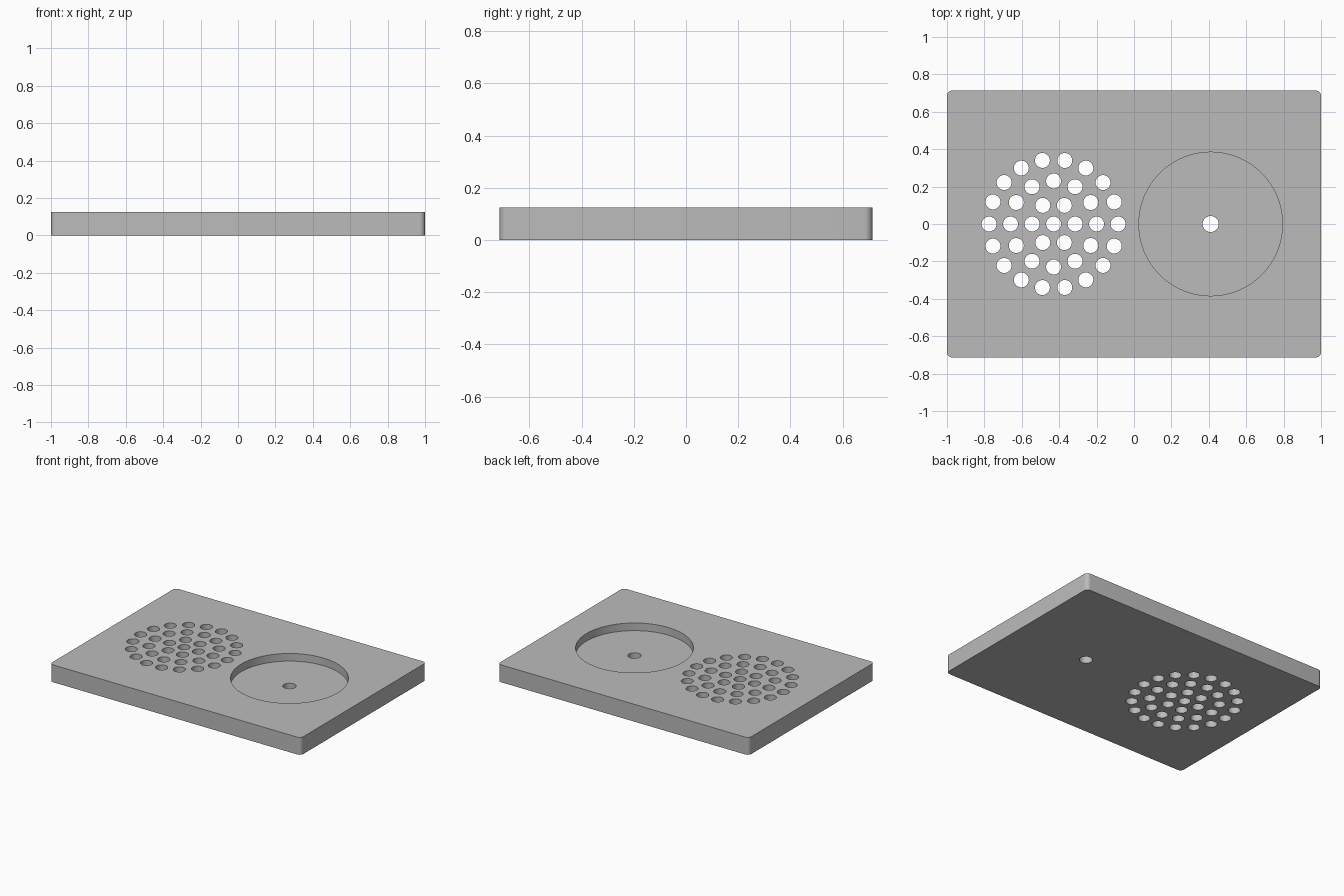
import bpy
import bmesh
from math import cos, sin, pi, radians
from mathutils import Matrix

LENGTH, WIDTH, HEIGHT = 2.0, 1.428, 0.125
CORNER = 0.03
GRILLE_X, RING_STEP, HOLE_R = -0.43, 0.115, 0.04
POCKET_X, POCKET_R, POCKET_DEPTH, CENTRE_R = 0.41, 0.384, 0.055, 0.043

cube = bpy.data.objects.get("Cube")
if cube:
    bpy.data.objects.remove(cube, do_unlink=True)

grey = bpy.data.materials.new("plain grey")
grey.use_nodes = True
colour = (0.5, 0.5, 0.5, 1)
grey.diffuse_color = colour
grey.node_tree.nodes["Principled BSDF"].inputs["Base Color"].default_value = colour


def make_object(name, bm):
    mesh = bpy.data.meshes.new(name)
    bmesh.ops.recalc_face_normals(bm, faces=bm.faces)
    bm.to_mesh(mesh)
    bm.free()
    mesh.materials.append(grey)
    obj = bpy.data.objects.new(name, mesh)
    bpy.context.collection.objects.link(obj)
    return obj


def add_cylinder(bm, x, y, radius, bottom, segments):
    top = HEIGHT + 0.1
    bmesh.ops.create_cone(bm, cap_ends=True, segments=segments,
                          radius1=radius, radius2=radius, depth=top - bottom,
                          matrix=Matrix.Translation((x, y, (top + bottom) / 2)))


# Slab with rounded vertical corners
bm = bmesh.new()
bmesh.ops.create_cube(bm, size=1, matrix=Matrix.Translation((0, 0, HEIGHT / 2))
                      @ Matrix.Diagonal((LENGTH, WIDTH, HEIGHT, 1)))
uprights = [e for e in bm.edges if abs(e.verts[0].co.z - e.verts[1].co.z) > 0.01]
bmesh.ops.bevel(bm, geom=uprights, offset=CORNER, segments=8, profile=0.5,
                affect='EDGES')
plate = make_object("plate", bm)

# Grille: one centre hole and three rings of 6, 12 and 18
bm = bmesh.new()
add_cylinder(bm, GRILLE_X, 0, HOLE_R, -0.1, 32)
for ring in range(1, 4):
    count = 6 * ring
    for i in range(count):
        angle = 2 * pi * i / count
        add_cylinder(bm, GRILLE_X + ring * RING_STEP * cos(angle),
                     ring * RING_STEP * sin(angle), HOLE_R, -0.1, 32)
grille_cutter = make_object("grille_cutter", bm)

# Round pocket and the through hole in its floor
bm = bmesh.new()
add_cylinder(bm, POCKET_X, 0, POCKET_R, HEIGHT - POCKET_DEPTH, 96)
pocket_cutter = make_object("pocket_cutter", bm)
bm = bmesh.new()
add_cylinder(bm, POCKET_X, 0, CENTRE_R, -0.1, 32)
centre_cutter = make_object("centre_hole_cutter", bm)

# Cut the openings, then drop the cutters
bpy.context.view_layer.objects.active = plate
for cutter in (grille_cutter, pocket_cutter, centre_cutter):
    cutter.hide_render = True
    mod = plate.modifiers.new(cutter.name, 'BOOLEAN')
    mod.operation = 'DIFFERENCE'
    mod.solver = 'EXACT'
    mod.object = cutter
    bpy.ops.object.modifier_apply(modifier=mod.name)
    bpy.data.objects.remove(cutter, do_unlink=True)

bpy.ops.object.select_all(action='DESELECT')
plate.select_set(True)
bpy.ops.object.shade_smooth_by_angle(angle=radians(30))
